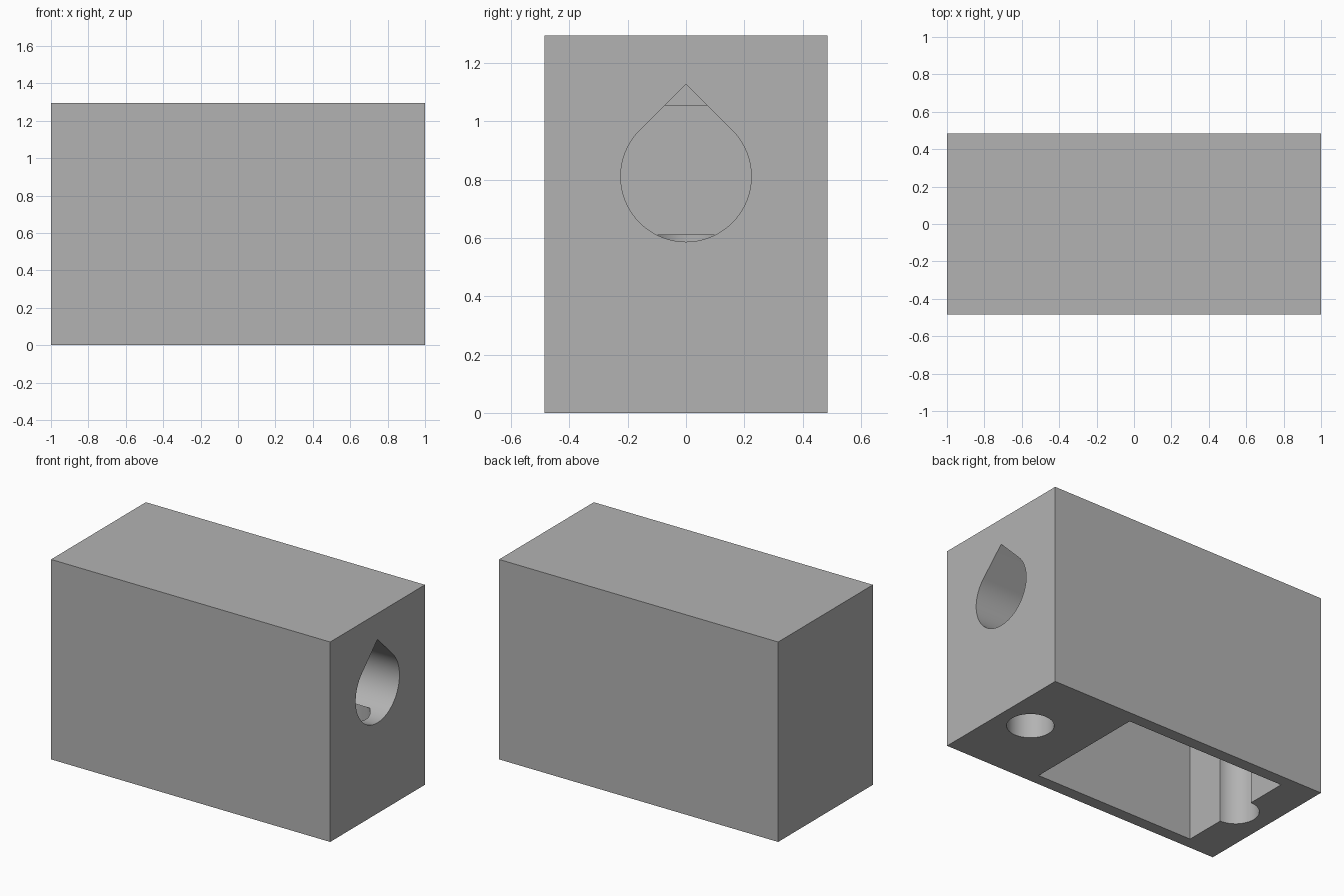
import bpy
import bmesh
from math import sin, cos, pi, radians
from mathutils import Vector

default = bpy.data.objects.get("Cube")
if default:
    bpy.data.objects.remove(default, do_unlink=True)

# Main dimensions
LENGTH, WIDTH, HEIGHT = 2.0, 0.97, 1.295
POCKET_MIN, POCKET_MAX, POCKET_HALF, POCKET_TOP = -0.764, 0.375, 0.408, 1.055
HOLE_R, HOLE_TOP = 0.137, 0.61
BORE_R, BORE_Z = 0.224, 0.811
OVER = 0.1

grey = bpy.data.materials.new("plain_grey")
grey.use_nodes = True
grey.diffuse_color = (0.45, 0.45, 0.45, 1)
grey.node_tree.nodes["Principled BSDF"].inputs["Base Color"].default_value = grey.diffuse_color


def prism(name, outline, depth):
    """Extrude a closed outline of 3D points along the depth vector."""
    bm = bmesh.new()
    face = bm.faces.new([bm.verts.new(p) for p in outline])
    grown = bmesh.ops.extrude_face_region(bm, geom=[face])["geom"]
    bmesh.ops.translate(bm, vec=Vector(depth),
                        verts=[v for v in grown if isinstance(v, bmesh.types.BMVert)])
    bmesh.ops.recalc_face_normals(bm, faces=bm.faces)
    mesh = bpy.data.meshes.new(name)
    bm.to_mesh(mesh)
    bm.free()
    mesh.materials.append(grey)
    obj = bpy.data.objects.new(name, mesh)
    bpy.context.collection.objects.link(obj)
    return obj


def box(name, x0, x1, half_y, z0, z1):
    corners = [(x0, -half_y, z0), (x1, -half_y, z0), (x1, half_y, z0), (x0, half_y, z0)]
    return prism(name, corners, (0, 0, z1 - z0))


def round_hole(name, x):
    steps = 64
    ring = [(x + HOLE_R * cos(2 * pi * i / steps), HOLE_R * sin(2 * pi * i / steps), -OVER)
            for i in range(steps)]
    return prism(name, ring, (0, 0, HOLE_TOP + OVER))


# Housing block
housing = box("housing", -LENGTH / 2, LENGTH / 2, WIDTH / 2, 0, HEIGHT)

# Teardrop bore: an arc closed by two 45 degree slopes meeting at the apex
arc = [radians(135 + 270 * i / 60) for i in range(61)]
teardrop = [(POCKET_MAX - 0.005, BORE_R * cos(a), BORE_Z + BORE_R * sin(a)) for a in arc]
teardrop.append((POCKET_MAX - 0.005, 0, BORE_Z + BORE_R * 2 ** 0.5))

cutters = [
    box("pocket_cutter", POCKET_MIN, POCKET_MAX, POCKET_HALF, -OVER, POCKET_TOP),
    prism("bore_cutter", teardrop, (LENGTH / 2 - POCKET_MAX + OVER, 0, 0)),
    round_hole("front_screw_hole_cutter", 0.78),
    round_hole("rear_screw_hole_cutter", POCKET_MIN),
]

# Carve the pocket, bore and screw holes out of the housing
bpy.context.view_layer.objects.active = housing
housing.select_set(True)
for cutter in cutters:
    cutter.hide_render = True
    mod = housing.modifiers.new(cutter.name, 'BOOLEAN')
    mod.operation = 'DIFFERENCE'
    mod.solver = 'EXACT'
    mod.object = cutter
    bpy.ops.object.modifier_apply(modifier=mod.name)
for cutter in cutters:
    bpy.data.objects.remove(cutter, do_unlink=True)

bpy.ops.object.shade_smooth_by_angle(angle=radians(30))
